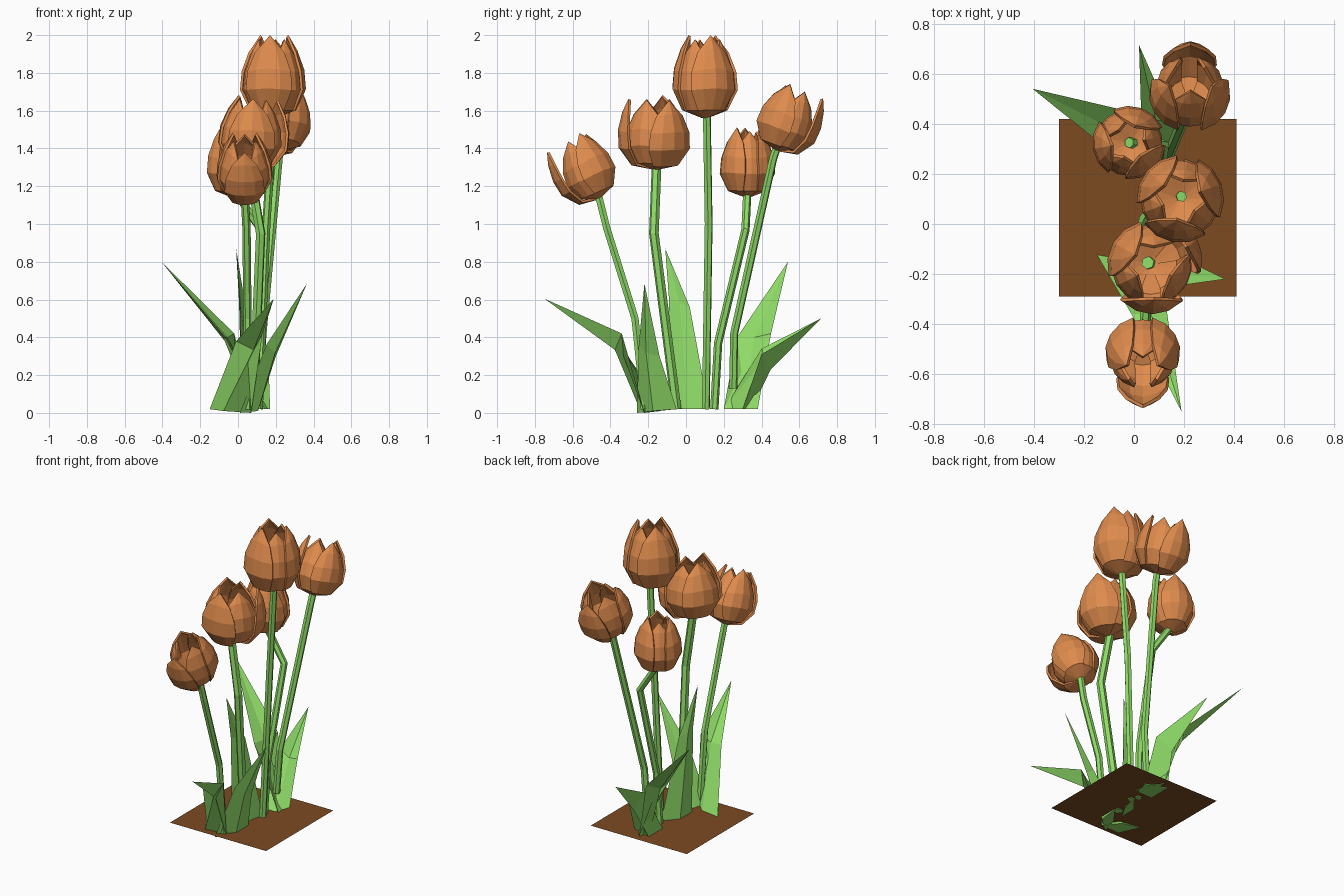
import bpy, bmesh, math
from mathutils import Vector, Matrix

if "Cube" in bpy.data.objects:
    bpy.data.objects.remove(bpy.data.objects["Cube"])


def material(name, rgb):
    m = bpy.data.materials.new(name)
    m.diffuse_color = (*rgb, 1)
    m.use_nodes = True
    m.node_tree.nodes["Principled BSDF"].inputs["Base Color"].default_value = m.diffuse_color
    return m


ORANGE = material("petal_orange", (0.74, 0.26, 0.075))
GREEN = material("leaf_green", (0.28, 0.72, 0.14))
BROWN = material("soil_brown", (0.20, 0.07, 0.015))


def finish(bm, name, mat):
    bmesh.ops.recalc_face_normals(bm, faces=bm.faces)
    me = bpy.data.meshes.new(name)
    bm.to_mesh(me)
    bm.free()
    me.materials.append(mat)
    ob = bpy.data.objects.new(name, me)
    bpy.context.collection.objects.link(ob)
    return ob


# Petal outline: height, radius, half angle in degrees
PETAL = [(0.0, 0.08, 32), (0.10, 0.70, 38), (0.36, 1.0, 45),
         (0.60, 0.95, 45), (0.84, 0.74, 38)]
COLS = (-1, -0.5, 0, 0.5, 1)


def flower(name, base, axis, radius, height, yaw, leans):
    """Six pointed petals, alternately outer and inner, around a tilted axis."""
    bm = bmesh.new()
    turn = Vector((0, 0, 1)).rotation_difference(Vector(axis)).to_matrix().to_4x4()
    for i in range(6):
        inner = i % 2
        m = (Matrix.Translation(base) @ turn
             @ Matrix.Rotation(math.radians(yaw + 60 * i), 4, 'Z')
             @ Matrix.Rotation(math.radians(leans.get(i, 0)), 4, 'Y'))
        r0 = radius * (0.91 if inner else 1.0)
        h0 = height * (0.95 if inner else 1.0)
        rows = []
        for z, r, half in PETAL:
            row = []
            for c in COLS:
                a = math.radians(half * c)
                # side edges dip slightly toward the tip
                p = Vector((r * r0 * math.cos(a), r * r0 * math.sin(a),
                            (z - 0.06 * z * abs(c)) * h0))
                row.append(bm.verts.new(m @ p))
            rows.append(row)
        for lo, hi in zip(rows, rows[1:]):
            for j in range(4):
                bm.faces.new((lo[j], lo[j + 1], hi[j + 1], hi[j]))
        tip = bm.verts.new(m @ Vector((0.5 * r0, 0, h0)))
        for j in range(4):
            bm.faces.new((rows[-1][j], rows[-1][j + 1], tip))
    ob = finish(bm, name, ORANGE)
    mod = ob.modifiers.new("thickness", 'SOLIDIFY')
    mod.thickness = 0.014
    mod.offset = -1


def stem(name, pts, radius=0.022):
    """Six-sided bent tube."""
    cu = bpy.data.curves.new(name, 'CURVE')
    cu.dimensions = '3D'
    cu.bevel_depth = radius
    cu.bevel_resolution = 1
    cu.use_fill_caps = True
    sp = cu.splines.new('POLY')
    sp.points.add(len(pts) - 1)
    for p, co in zip(sp.points, pts):
        p.co = (*co, 1)
    sp.use_smooth = False
    cu.materials.append(GREEN)
    bpy.context.collection.objects.link(bpy.data.objects.new(name, cu))


def leaf(name, base, mid, tip, keels=(0.05, 0.05)):
    """Keeled blade: solid foot, V section at the middle, ending in a point."""
    bm = bmesh.new()
    tip = Vector(tip)
    rings = []
    lean = tip - (Vector(base[0]) + Vector(base[1])) / 2
    lean.z = 0
    for (l, r), depth, fill in ((base, keels[0], -0.5), (mid, keels[1], 0.35)):
        l, r = Vector(l), Vector(r)
        c = (l + r) / 2
        n = (r - l).cross(tip - c).normalized()
        if n.dot(lean) < 0:
            n = -n
        if fill < 0:
            n = Vector((n.x, n.y, 0)).normalized()
        keel, hollow = c + n * depth, c + n * depth * fill
        rings.append([bm.verts.new(p) for p in (l, keel, r, hollow)])
    t = bm.verts.new(tip)
    a, b = rings
    bm.faces.new(a)
    for j in range(4):
        k = (j + 1) % 4
        bm.faces.new((a[j], a[k], b[k], b[j]))
        bm.faces.new((b[j], b[k], t))
    finish(bm, name, GREEN)


# Soil sheet
bm = bmesh.new()
bm.faces.new([bm.verts.new(p) for p in ((-0.30, -0.29, 0.025), (0.41, -0.29, 0.025),
                                        (0.41, 0.42, 0.025), (-0.30, 0.42, 0.025))])
finish(bm, "soil", BROWN)

# Blooms
flower("bloom_tall", (0.185, 0.10, 1.56), (0, 0, 1), 0.175, 0.44, 20, {})
flower("bloom_back", (0.22, 0.48, 1.39), (0.02, 0.36, 1), 0.155, 0.36, 90, {0: 10, 2: 4, 4: 4})
flower("bloom_middle", (-0.02, 0.325, 1.14), (0, 0, 1), 0.147, 0.37, 70, {})
flower("bloom_wide", (0.065, -0.16, 1.29), (0.04, -0.02, 1), 0.178, 0.39, -90, {0: 7, 2: 10})
flower("bloom_front", (0.035, -0.46, 1.135), (0, -0.42, 1), 0.15, 0.36, -90, {0: 14})

# Stems
stem("stem_tall", [(0.11, 0.105, 0.02), (0.15, 0.12, 1.0), (0.19, 0.11, 1.60)])
stem("stem_back", [(0.11, 0.25, 0.13), (0.13, 0.255, 0.42), (0.215, 0.46, 1.34), (0.22, 0.485, 1.42)])
stem("stem_middle", [(0.09, 0.15, 0.02), (0.10, 0.17, 0.37), (0.12, 0.315, 0.97), (-0.02, 0.325, 1.18)])
stem("stem_wide", [(0.08, -0.05, 0.02), (0.12, -0.17, 0.95), (0.055, -0.155, 1.33)], 0.026)
stem("stem_front", [(0.05, -0.22, 0.02), (0.05, -0.27, 0.5), (0.045, -0.42, 0.98), (0.035, -0.465, 1.16)])

# Leaves
leaf("leaf_front", ((-0.15, -0.12, 0.02), (0.07, -0.22, 0)),
     ((-0.01, -0.36, 0.38), (0.13, -0.34, 0.42)), (0.19, -0.75, 0.605), (0.08, 0.075))
leaf("leaf_upright", ((0.02, -0.09, 0.02), (0.10, 0.12, 0.02)),
     ((0.01, -0.09, 0.60), (0.04, 0.02, 0.56)), (-0.01, -0.11, 0.87), (0.04, 0.02))
leaf("leaf_right", ((0.01, -0.26, 0), (0.11, -0.05, 0.02)),
     ((0.15, -0.25, 0.36), (0.20, -0.14, 0.30)), (0.365, -0.22, 0.685), (0.05, 0.03))
leaf("leaf_left", ((0.16, 0.20, 0.02), (0.08, 0.38, 0.02)),
     ((-0.07, 0.27, 0.40), (-0.02, 0.45, 0.42)), (-0.405, 0.54, 0.80), (0.05, 0.04))
leaf("leaf_back", ((0.03, 0.20, 0.02), (0.17, 0.30, 0.02)),
     ((0.03, 0.40, 0.34), (0.16, 0.40, 0.31)), (0.02, 0.715, 0.50), (0.12, 0.11))
